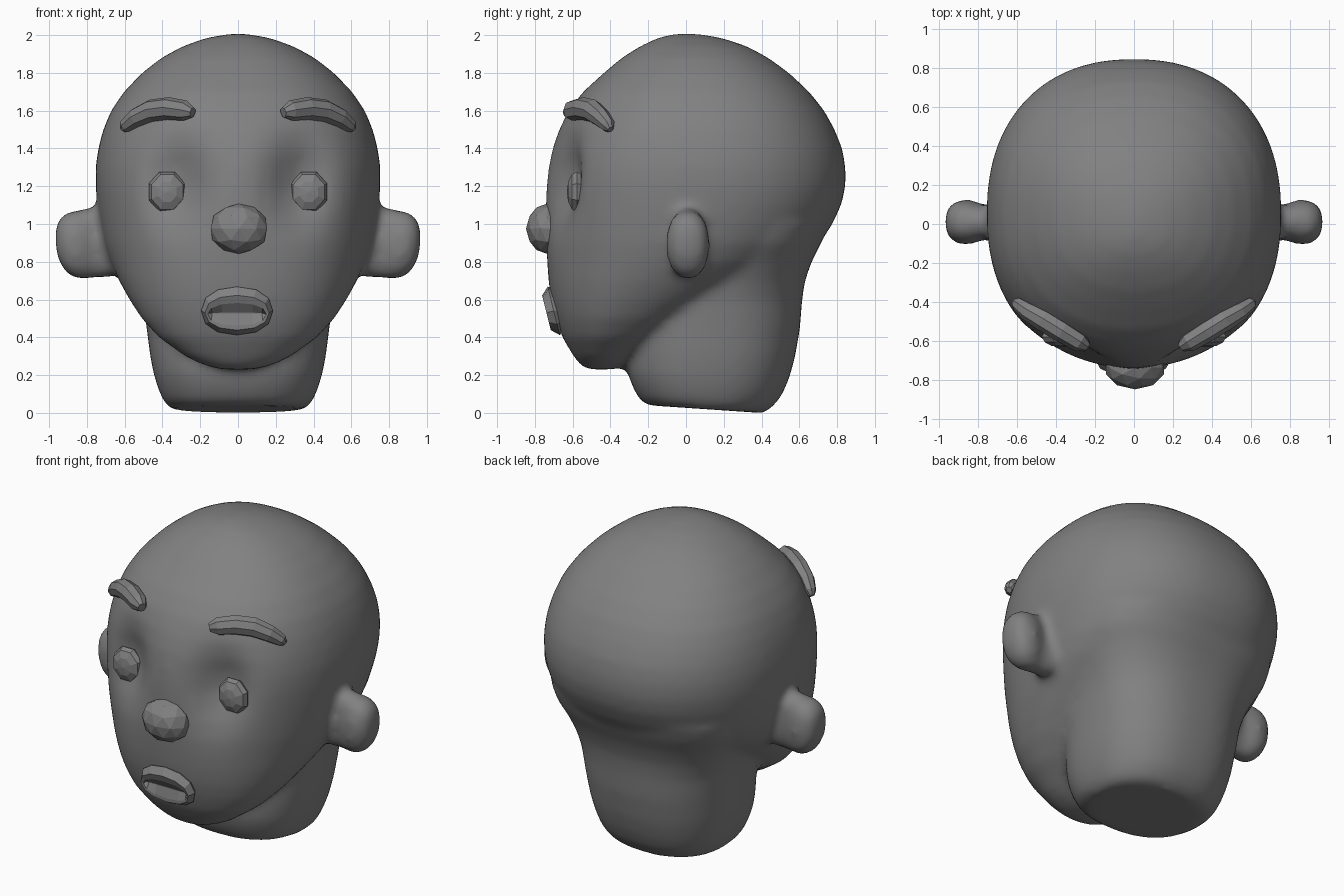
import bpy, bmesh, math
from mathutils import Vector, Matrix

if "Cube" in bpy.data.objects:
    bpy.data.objects.remove(bpy.data.objects["Cube"])

grey = bpy.data.materials.new("dark_grey")
grey.diffuse_color = (0.22, 0.22, 0.22, 1)
grey.use_nodes = True
grey.node_tree.nodes["Principled BSDF"].inputs["Base Color"].default_value = grey.diffuse_color


def new_object(name, bm, smooth=False):
    bmesh.ops.recalc_face_normals(bm, faces=bm.faces)
    me = bpy.data.meshes.new(name)
    bm.to_mesh(me)
    bm.free()
    me.materials.append(grey)
    for p in me.polygons:
        p.use_smooth = smooth
    ob = bpy.data.objects.new(name, me)
    bpy.context.collection.objects.link(ob)
    return ob


def loft(bm, rings):
    """Skin a list of equal-length point rings and cap both ends."""
    vs = [[bm.verts.new(p) for p in r] for r in rings]
    n = len(vs[0])
    for a, b in zip(vs, vs[1:]):
        for i in range(n):
            j = (i + 1) % n
            bm.faces.new((a[i], a[j], b[j], b[i]))
    bm.faces.new(vs[0][::-1])
    bm.faces.new(vs[-1])


def oval(rx, ry, n, power=2.0):
    """Points of a superellipse."""
    pts = []
    for i in range(n):
        t = 2 * math.pi * i / n
        c, s = math.cos(t), math.sin(t)
        pts.append((rx * math.copysign(abs(c) ** (2 / power), c),
                    ry * math.copysign(abs(s) ** (2 / power), s)))
    return pts


def socket(x, z):
    return 0.13 * math.exp(-((abs(x) - 0.32) / 0.15) ** 2 - ((z - 1.22) / 0.21) ** 2)


def level_rings(levels, power, tilt=0.0, sockets=False):
    """Horizontal sections from (z, half width, front y, back y)."""
    rings = []
    for z, w, f, b in levels:
        cy, ry = (f + b) / 2, (b - f) / 2
        ring = []
        for x, y in oval(w, ry, 64, power):
            dy = socket(x, z) if sockets and y < 0 else 0
            ring.append(Vector((x, cy + y + dy, z - tilt * max(0, 1 - z / 0.6) * y)))
        rings.append(ring)
    return rings


# Head: skull and face, neck and ears blended into one skin
bm = bmesh.new()
skull = [(0.23, 0.10, -0.53, -0.38), (0.26, 0.20, -0.565, -0.31),
         (0.30, 0.28, -0.595, -0.26), (0.40, 0.42, -0.655, -0.10),
         (0.50, 0.51, -0.69, 0.07), (0.60, 0.575, -0.715, 0.25),
         (0.70, 0.63, -0.728, 0.43), (0.80, 0.675, -0.735, 0.60),
         (0.90, 0.71, -0.74, 0.71), (1.00, 0.73, -0.743, 0.775),
         (1.10, 0.745, -0.745, 0.822), (1.20, 0.754, -0.742, 0.845),
         (1.30, 0.754, -0.73, 0.845), (1.40, 0.74, -0.708, 0.827),
         (1.50, 0.714, -0.672, 0.787), (1.60, 0.672, -0.622, 0.732),
         (1.70, 0.604, -0.545, 0.652), (1.80, 0.508, -0.435, 0.545),
         (1.88, 0.405, -0.34, 0.435), (1.94, 0.295, -0.245, 0.325),
         (1.985, 0.17, -0.15, 0.19), (2.007, 0.04, -0.06, 0.06)]
loft(bm, level_rings(skull, 2.25, sockets=True))
neck = [(0.02, 0.35, -0.21, 0.41), (0.055, 0.39, -0.25, 0.46),
        (0.12, 0.42, -0.285, 0.51), (0.20, 0.445, -0.31, 0.545),
        (0.30, 0.465, -0.31, 0.575), (0.45, 0.484, -0.30, 0.603),
        (0.60, 0.505, -0.27, 0.615), (0.70, 0.53, -0.2, 0.63),
        (0.80, 0.575, -0.2, 0.665), (0.90, 0.63, -0.2, 0.715),
        (1.0, 0.65, -0.2, 0.755)]
loft(bm, level_rings(neck, 2.4, tilt=0.07))
ear = [(0.58, 0.12, 0.15, 0.90), (0.68, 0.10, 0.185, 0.90),
       (0.76, 0.085, 0.19, 0.90), (0.84, 0.117, 0.187, 0.89),
       (0.91, 0.112, 0.165, 0.90), (0.95, 0.08, 0.11, 0.915),
       (0.967, 0.04, 0.05, 0.93)]
for s in (1, -1):
    loft(bm, [[Vector((s * x, 0.01 + y, zc + z)) for y, z in oval(ry, rz, 20, 2.3)]
              for x, ry, rz, zc in ear])
head = new_object("head", bm, True)
rm = head.modifiers.new("blend", 'REMESH')
rm.mode = 'VOXEL'
rm.voxel_size = 0.025
rm.use_smooth_shade = True
sm = head.modifiers.new("soften", 'SMOOTH')
sm.factor = 0.5
sm.iterations = 11


# Faceted nose
bm = bmesh.new()
bmesh.ops.create_icosphere(bm, subdivisions=2, radius=1)
bm.transform(Matrix.Translation((0.005, -0.735, 0.975))
             @ Matrix.Diagonal((0.157, 0.112, 0.133, 1)))
new_object("nose", bm)

for side, s in (("right", 1), ("left", -1)):
    # Eye: flattened faceted ball, pole facing forward
    bm = bmesh.new()
    bmesh.ops.create_uvsphere(bm, u_segments=8, v_segments=6, radius=1)
    bm.transform(Matrix.Translation((s * 0.375, -0.578, 1.17))
                 @ Matrix.Diagonal((0.105, 0.053, 0.115, 1))
                 @ Matrix.Rotation(math.pi / 2, 4, 'X')
                 @ Matrix.Rotation(math.pi / 8, 4, 'Z'))
    new_object("eye_" + side, bm)

    # Eyebrow: arched faceted tube
    path = [(0.24, -0.63, 1.59, 0.028), (0.28, -0.605, 1.60, 0.054),
            (0.37, -0.55, 1.612, 0.06), (0.46, -0.495, 1.60, 0.06),
            (0.54, -0.45, 1.563, 0.052), (0.595, -0.41, 1.52, 0.038),
            (0.612, -0.40, 1.50, 0.018)]
    pts = [Vector((s * x, y, z)) for x, y, z, r in path]
    rings = []
    for i, p in enumerate(pts):
        t = (pts[min(i + 1, len(pts) - 1)] - pts[max(i - 1, 0)]).normalized()
        out = Vector((s * 0.55, -0.83, 0.1))
        out = (out - t * out.dot(t)).normalized()
        up = t.cross(out)
        r = path[i][3]
        rings.append([p + out * a + up * b for a, b in oval(r * 0.95, r, 8)])
    bm = bmesh.new()
    loft(bm, rings)
    new_object("eyebrow_" + side, bm)

# Mouth: two lips meeting in a sunken crease, leaning back towards the chin
lips = [(0.17, 0.11, 0.035, 0), (0.19, 0.132, 0.0, 0),
        (0.17, 0.095, -0.04, 0), (0.155, 0.062, -0.035, -0.01),
        (0.15, 0.003, -0.01, -0.01)]
lean = Matrix.Translation((-0.005, -0.70, 0.54)) @ Matrix.Rotation(math.radians(14), 4, 'X')
bm = bmesh.new()
loft(bm, [[lean @ Vector((x, d, z + dz)) for x, z in oval(w, h, 12, 2.2)]
          for w, h, d, dz in lips])
new_object("mouth", bm)
